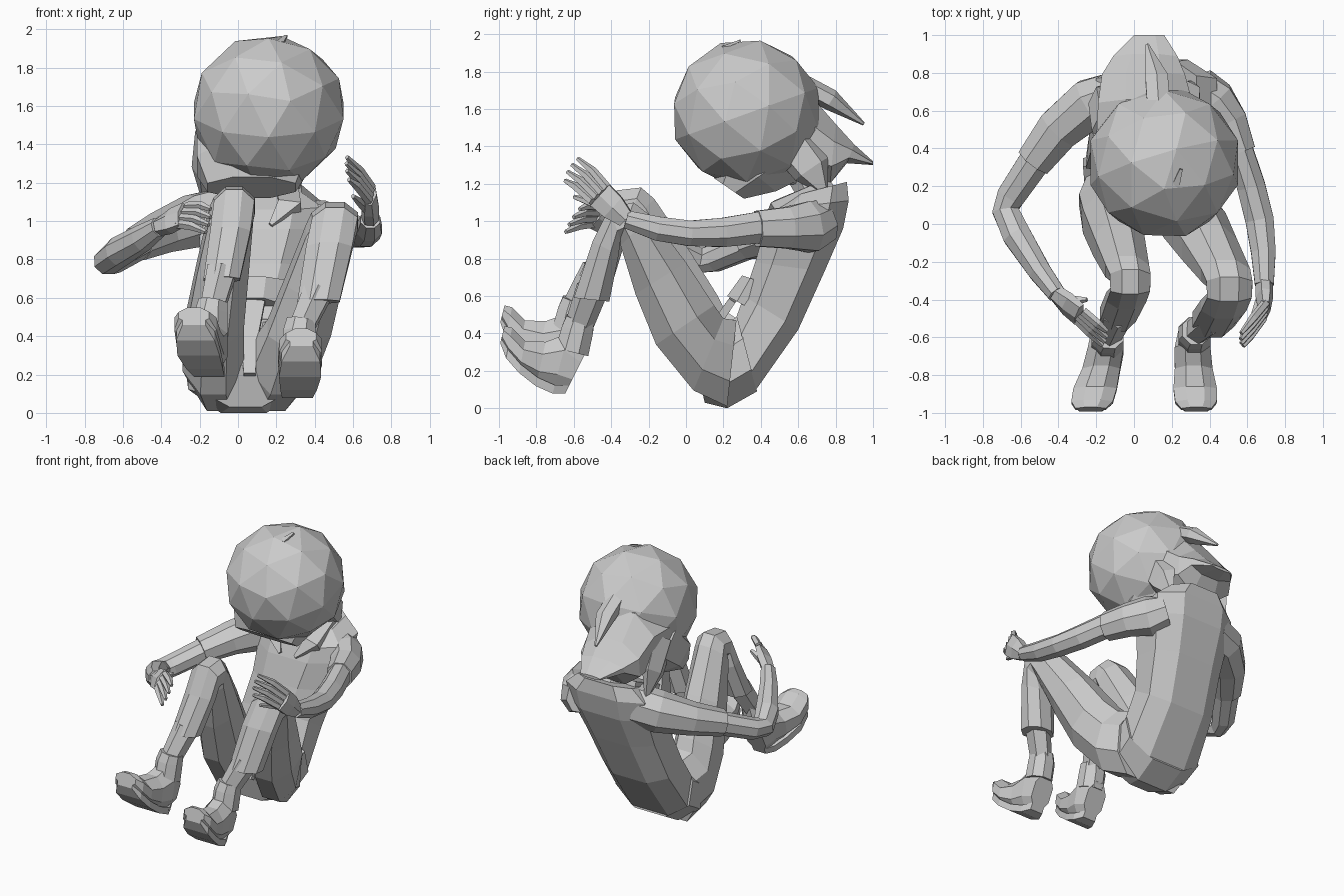
import bpy, bmesh, math
from mathutils import Vector, Matrix

grey = bpy.data.materials.new("plain grey")
grey.diffuse_color = (0.6, 0.6, 0.6, 1)


def finish(name, bm):
    bmesh.ops.recalc_face_normals(bm, faces=bm.faces)
    me = bpy.data.meshes.new(name)
    bm.to_mesh(me)
    bm.free()
    me.materials.append(grey)
    ob = bpy.data.objects.new(name, me)
    bpy.context.collection.objects.link(ob)
    return ob


def skin(name, rings, n=8, p=1.0):
    """Join rings, each a centre with two half-axis vectors, into a capped faceted tube.
    A power p below 1 makes the section boxier."""
    def box(v):
        return math.copysign(abs(v) ** p, v)
    bm = bmesh.new()
    k = 1 / box(math.cos(math.pi / n))
    angles = [2 * math.pi * (i + 0.5) / n for i in range(n)]
    loops = []
    for c, u, v in rings:
        loops.append([bm.verts.new(c + k * (u * box(math.cos(a)) + v * box(math.sin(a)))) for a in angles])
    for a, b in zip(loops, loops[1:]):
        for i in range(n):
            j = (i + 1) % n
            bm.faces.new((a[i], a[j], b[j], b[i]))
    bm.faces.new(loops[0])
    bm.faces.new(loops[-1])
    return finish(name, bm)


def limb(name, stations, ref=(1, 0, 0), n=8):
    """Tube along a path; station = x, y, z, half width along ref, half thickness."""
    pts = [Vector(s[:3]) for s in stations]
    ref = Vector(ref)
    rings = []
    for i, s in enumerate(stations):
        t = (pts[min(i + 1, len(pts) - 1)] - pts[max(i - 1, 0)]).normalized()
        u = (ref - t * ref.dot(t)).normalized()
        rings.append((pts[i], u * s[3], t.cross(u) * s[4]))
    return skin(name, rings, n)


def profile(name, rows, n=8, p=1.0):
    """Side-profile loft; row = y, z of one edge, y, z of the other, centre x, half width."""
    rings = []
    for y1, z1, y2, z2, cx, hw in rows:
        a, b = Vector((cx, y1, z1)), Vector((cx, y2, z2))
        rings.append(((a + b) / 2, Vector((hw, 0, 0)), (a - b) / 2))
    return skin(name, rings, n, p)


def ball(name, centre, radii, rot):
    bm = bmesh.new()
    m = Matrix.Translation(centre) @ Matrix.Diagonal((*radii, 1)) @ Matrix.Rotation(rot, 4, 'X')
    bmesh.ops.create_icosphere(bm, subdivisions=2, radius=1, matrix=m)
    return finish(name, bm)


# Pelvis and curved torso
profile("pelvis", [(0.05, 0.25, 0.1, 0.03, 0.04, 0.2), (0.17, 0.42, 0.22, 0.0, 0.03, 0.29),
                   (0.275, 0.49, 0.38, 0.09, 0.03, 0.3)])
profile("jacket", [(0.27, 0.49, 0.375, 0.1, 0.03, 0.285), (0.31, 0.6, 0.6, 0.42, 0.04, 0.27),
                   (0.37, 0.78, 0.74, 0.73, 0.08, 0.28), (0.42, 0.96, 0.84, 0.96, 0.11, 0.31),
                   (0.46, 1.06, 0.87, 1.11, 0.12, 0.32), (0.55, 1.13, 0.86, 1.21, 0.11, 0.22)], p=0.75)
profile("shirt_hem", [(0.22, 0.6, 0.4, 0.5, 0.07, 0.15), (0.3, 0.71, 0.45, 0.66, 0.08, 0.16)])
limb("belt_flap", [(0.06, 0.04, 0.2, 0.03, 0.02), (0.06, 0.14, 0.42, 0.05, 0.025),
                   (0.08, 0.25, 0.58, 0.06, 0.02)], n=4)
for s, cx in ((-1, 0.1), (1, 0.12)):
    limb("collar", [(cx + s * 0.05, 0.42, 0.98, 0.01, 0.01), (cx + s * 0.15, 0.48, 1.08, 0.06, 0.03),
                    (cx + s * 0.13, 0.72, 1.17, 0.06, 0.04)], n=4)

# Neck, lower head and round head shell
limb("neck", [(0.11, 0.73, 1.1, 0.1, 0.1), (0.09, 0.55, 1.38, 0.09, 0.09)])
profile("jaw", [(0.15, 1.23, 0.31, 1.12, 0.07, 0.23), (0.16, 1.42, 0.48, 1.16, 0.07, 0.285),
                (0.33, 1.62, 0.66, 1.25, 0.07, 0.285)])
ball("head_shell", (0.16, 0.325, 1.575), (0.41, 0.408, 0.402), 0.35)
limb("crown_sprig", [(0.22, 0.2, 1.93, 0.02, 0.008), (0.25, 0.29, 1.965, 0.008, 0.006)], n=4)

# Hair mass with spikes
profile("hair_back", [(0.45, 1.7, 0.42, 1.18, 0.08, 0.28), (0.66, 1.68, 0.6, 1.2, 0.06, 0.25),
                      (0.8, 1.52, 0.77, 1.2, 0.05, 0.22), (0.9, 1.41, 0.86, 1.31, 0.06, 0.17),
                      (1.0, 1.32, 1.0, 1.3, 0.08, 0.08)])
limb("hair_spike", [(0.13, 0.62, 1.73, 0.06, 0.05), (0.12, 0.77, 1.65, 0.06, 0.05),
                    (0.07, 0.95, 1.52, 0.008, 0.008)], n=6)
for x0, x1, y1, z1 in ((-0.15, -0.18, 0.72, 1.12), (0.28, 0.3, 0.75, 1.14)):
    limb("side_lock", [(x0, y1 - 0.22, 1.46, 0.06, 0.1), (x1, y1 - 0.08, 1.28, 0.05, 0.09),
                       (x1, y1, z1, 0.01, 0.01)], n=5)

# Trouser legs, folded at the knee: outer edge then inner edge, hip to cuff
profile("trouser_left", [(0.27, 0.48, 0.22, 0.01, -0.1, 0.15), (0.21, 0.52, 0.04, 0.095, -0.13, 0.16),
                         (0.17, 0.6, -0.14, 0.36, -0.12, 0.15), (0.02, 0.84, -0.25, 0.66, -0.08, 0.135),
                         (-0.17, 1.12, -0.33, 0.95, -0.035, 0.115), (-0.24, 1.18, -0.32, 0.98, -0.02, 0.108),
                         (-0.37, 1.165, -0.325, 0.97, -0.02, 0.105), (-0.45, 0.97, -0.32, 0.91, -0.04, 0.105),
                         (-0.57, 0.71, -0.39, 0.68, -0.085, 0.095)])
profile("trouser_right", [(0.27, 0.47, 0.22, 0.01, 0.18, 0.16), (0.2, 0.48, 0.04, 0.095, 0.24, 0.17),
                          (0.15, 0.55, -0.16, 0.34, 0.32, 0.165), (0.0, 0.78, -0.27, 0.61, 0.4, 0.145),
                          (-0.19, 1.03, -0.35, 0.87, 0.485, 0.13), (-0.28, 1.1, -0.35, 0.91, 0.505, 0.122),
                          (-0.41, 1.07, -0.35, 0.9, 0.505, 0.118), (-0.5, 0.89, -0.36, 0.82, 0.475, 0.12),
                          (-0.6, 0.59, -0.41, 0.57, 0.42, 0.11)])

# Shins, ankle cuffs and shoes with flat soles
FOOT = [(-0.53, 0.31, -0.64, 0.09, 0.0, 0.075), (-0.63, 0.4, -0.71, 0.09, 0.0, 0.095),
        (-0.75, 0.355, -0.8, 0.13, 0.3, 0.1), (-0.86, 0.36, -0.89, 0.2, 0.7, 0.115),
        (-0.93, 0.43, -0.96, 0.28, 0.9, 0.11), (-0.97, 0.44, -0.99, 0.36, 1.0, 0.08)]
SOLE_WIDTH = (0.05, 0.08, 0.095, 0.11, 0.1, 0.06)
for side, knee, ankle, yaw, dz in (
        ("left", (-0.085, -0.475, 0.74), (-0.14, -0.6, 0.52), -0.08, 0.11),
        ("right", (0.42, -0.5, 0.64), (0.32, -0.58, 0.42), 0.02, 0.0)):
    ax, ay, az = ankle
    limb("shin_" + side, [(*knee, 0.075, 0.075), (*ankle, 0.06, 0.065)], n=6)
    limb("ankle_cuff_" + side, [(ax + 0.01, ay + 0.015, az + 0.06, 0.075, 0.075),
                                (ax, ay, az, 0.085, 0.085), (ax, ay - 0.03, az - 0.12, 0.085, 0.09)])
    shoe = [(a, b + dz, c, d + dz, ax - 0.01 + yaw * f, w) for a, b, c, d, f, w in FOOT]
    profile("shoe_" + side, shoe)
    sole = []
    for (a, b, c, d, cx, _), w in zip(shoe, SOLE_WIDTH):
        up = (Vector((a, b)) - Vector((c, d))).normalized()
        sole.append((c + up.x * 0.035, d + up.y * 0.035, c - up.x * 0.012, d - up.y * 0.012, cx, w))
    profile("sole_" + side, sole, n=4)

# Sleeves and bare forearms
limb("sleeve_left", [(-0.08, 0.69, 1.03, 0.14, 0.12), (-0.23, 0.64, 1.0, 0.135, 0.13),
                     (-0.4, 0.5, 0.94, 0.105, 0.115), (-0.53, 0.33, 0.88, 0.085, 0.095)], ref=(0, 0, 1))
limb("forearm_left", [(-0.5, 0.37, 0.89, 0.075, 0.085), (-0.65, 0.15, 0.8, 0.07, 0.075),
                      (-0.68, 0.07, 0.79, 0.068, 0.07), (-0.62, -0.06, 0.84, 0.075, 0.075),
                      (-0.5, -0.25, 0.91, 0.068, 0.06), (-0.41, -0.37, 0.97, 0.05, 0.048)], ref=(0, 0, 1))
limb("sleeve_right", [(0.34, 0.74, 1.0, 0.09, 0.11), (0.42, 0.66, 0.97, 0.11, 0.135),
                      (0.5, 0.54, 0.965, 0.1, 0.11), (0.56, 0.38, 0.96, 0.085, 0.095)])
limb("forearm_right", [(0.55, 0.42, 0.97, 0.07, 0.085), (0.62, 0.2, 0.94, 0.075, 0.078),
                       (0.665, 0.02, 0.935, 0.075, 0.068), (0.685, -0.15, 0.96, 0.065, 0.065),
                       (0.69, -0.32, 1.01, 0.05, 0.048)])


def hand(side, wrist, palm, tip, across, thumb):
    """Palm block with four tapered fingers fanned along one direction, plus a thumb."""
    w, p, t, d = Vector(wrist), Vector(palm), Vector(tip), Vector(across).normalized()
    limb("palm_" + side, [(*w, 0.045, 0.04), (*w.lerp(p, 0.5), 0.07, 0.04), (*p, 0.075, 0.028)], ref=d, n=6)
    for i in range(4):
        off = d * (i - 1.5)
        end = t + off * 0.045 - (t - p) * (0.0, 0.02, 0.08, 0.2)[i]
        mid = (p + t) / 2 + off * 0.042 + Vector((0, 0, 0.012))
        limb("finger_" + side, [(*(p + off * 0.036), 0.02, 0.02), (*mid, 0.019, 0.019),
                                (*end, 0.01, 0.01)], ref=d, n=5)
    b = w.lerp(p, 0.35)
    limb("thumb_" + side, [(*b, 0.03, 0.03), (*b.lerp(Vector(thumb), 0.6), 0.02, 0.02),
                           (*thumb, 0.01, 0.01)], ref=d, n=5)


hand("left", (-0.41, -0.37, 0.97), (-0.29, -0.48, 1.03), (-0.14, -0.62, 1.0),
     (0.35, 0.3, 0.75), (-0.25, -0.4, 1.06))
hand("right", (0.69, -0.32, 1.01), (0.69, -0.46, 1.14), (0.56, -0.63, 1.29),
     (-0.1, -0.65, -0.55), (0.6, -0.6, 1.13))
